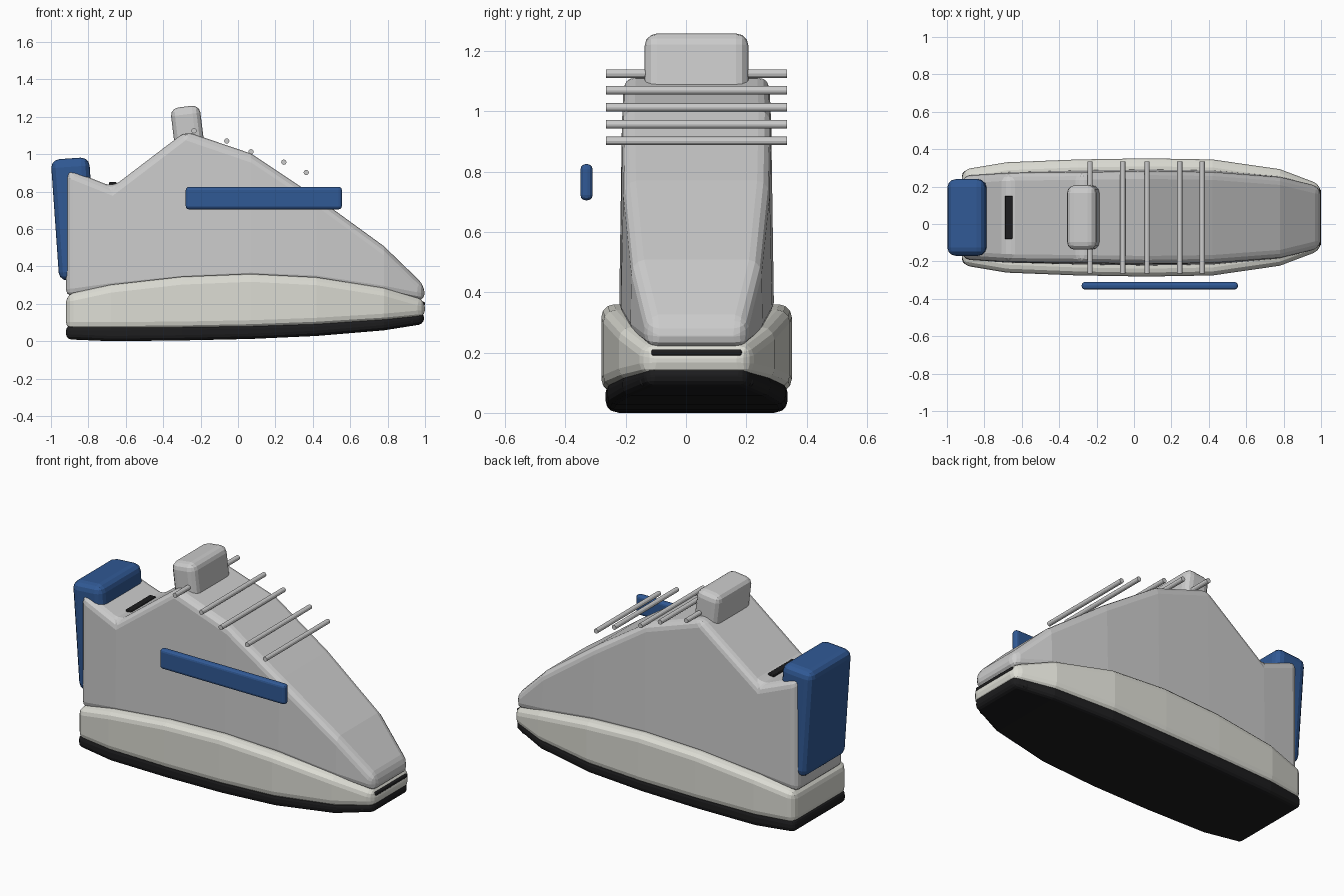
import bpy, bmesh
from math import radians, pi
from mathutils import Matrix, Vector

CY = 0.035  # centre line of the shoe body


def mat(name, r, g, b):
    m = bpy.data.materials.new(name)
    m.diffuse_color = (r, g, b, 1)
    return m


BLUE = mat("blue", 0.03, 0.10, 0.30)
DARK = mat("rubber", 0.012, 0.012, 0.013)
CREAM = mat("foam", 0.72, 0.72, 0.66)


def finish(name, bm, bevel=0, material=None, segments=3):
    bmesh.ops.recalc_face_normals(bm, faces=bm.faces)
    me = bpy.data.meshes.new(name)
    bm.to_mesh(me)
    bm.free()
    ob = bpy.data.objects.new(name, me)
    bpy.context.collection.objects.link(ob)
    if material:
        me.materials.append(material)
    if bevel:
        mod = ob.modifiers.new("bevel", 'BEVEL')
        mod.width = bevel
        mod.segments = segments
        mod.limit_method = 'ANGLE'
        mod.angle_limit = radians(30)
    return ob


def loft(name, stations, bevel, material=None):
    # stations: x, bottom z, top z, bottom half width, top half width
    bm = bmesh.new()
    rings = [[bm.verts.new(p) for p in ((x, CY - wb, zb), (x, CY + wb, zb),
                                        (x, CY + wt, zt), (x, CY - wt, zt))]
             for x, zb, zt, wb, wt in stations]
    for a, b in zip(rings, rings[1:]):
        for i in range(4):
            j = (i + 1) % 4
            bm.faces.new((a[i], a[j], b[j], b[i]))
    bm.faces.new(rings[0])
    bm.faces.new(rings[-1])
    return finish(name, bm, bevel, material)


def box(name, centre, size, bevel, material=None, tilt=0):
    bm = bmesh.new()
    bmesh.ops.create_cube(bm, size=1)
    bmesh.ops.scale(bm, vec=Vector(size), verts=bm.verts)
    ob = finish(name, bm, bevel, material)
    ob.location = centre
    ob.rotation_euler.y = radians(tilt)
    return ob


# Sole layers
loft("outsole", [(-0.92, 0.01, 0.085, 0.25, 0.25), (-0.68, 0.0, 0.085, 0.285, 0.285),
                 (-0.3, 0.004, 0.09, 0.298, 0.298), (0.07, 0.012, 0.095, 0.302, 0.302),
                 (0.42, 0.028, 0.105, 0.295, 0.295), (0.78, 0.058, 0.13, 0.245, 0.245),
                 (0.995, 0.092, 0.155, 0.165, 0.165)], 0.028, DARK)
loft("midsole", [(-0.92, 0.06, 0.25, 0.255, 0.255), (-0.68, 0.06, 0.302, 0.295, 0.295),
                 (-0.3, 0.063, 0.345, 0.31, 0.31), (0.07, 0.07, 0.36, 0.316, 0.316),
                 (0.42, 0.083, 0.342, 0.31, 0.31), (0.78, 0.105, 0.285, 0.258, 0.258),
                 (1.0, 0.125, 0.222, 0.175, 0.175)], 0.042, CREAM)

# Upper body
loft("upper", [(-0.92, 0.235, 0.925, 0.225, 0.222), (-0.67, 0.27, 0.825, 0.242, 0.238),
               (-0.28, 0.31, 1.122, 0.252, 0.242), (0.07, 0.325, 1.003, 0.257, 0.247),
               (0.42, 0.31, 0.77, 0.252, 0.242), (0.78, 0.255, 0.508, 0.22, 0.215),
               (0.998, 0.212, 0.297, 0.165, 0.162)], 0.041)

# Tongue, heel counter and ankle opening
box("tongue", (-0.268, CY, 1.12), (0.158, 0.345, 0.27), 0.042, tilt=-7)
box("heel_counter", (-0.876, CY, 0.653), (0.205, 0.41, 0.65), 0.045, BLUE, tilt=-4)
box("ankle_opening", (-0.67, CY, 0.828), (0.04, 0.23, 0.045), 0.004, DARK)

# Toe bumper details
box("toe_bumper", (0.89, CY, 0.105), (0.11, 0.38, 0.05), 0.018, DARK, tilt=-8)
box("toe_strip", (0.98, CY, 0.2), (0.04, 0.30, 0.022), 0.008, DARK)

# Side stripe, on the front side only
box("side_stripe", (0.138, -0.33, 0.765), (0.835, 0.04, 0.12), 0.017, BLUE)

# Lace bars
for i, (x, z) in enumerate([(-0.235, 1.125), (-0.06, 1.07), (0.07, 1.013),
                            (0.245, 0.957), (0.365, 0.902)]):
    bm = bmesh.new()
    bmesh.ops.create_cone(bm, cap_ends=True, segments=12, radius1=0.014, radius2=0.014,
                          depth=0.6, matrix=Matrix.Rotation(pi / 2, 4, 'X'))
    finish(f"lace_{i + 1}", bm).location = (x, CY, z)
